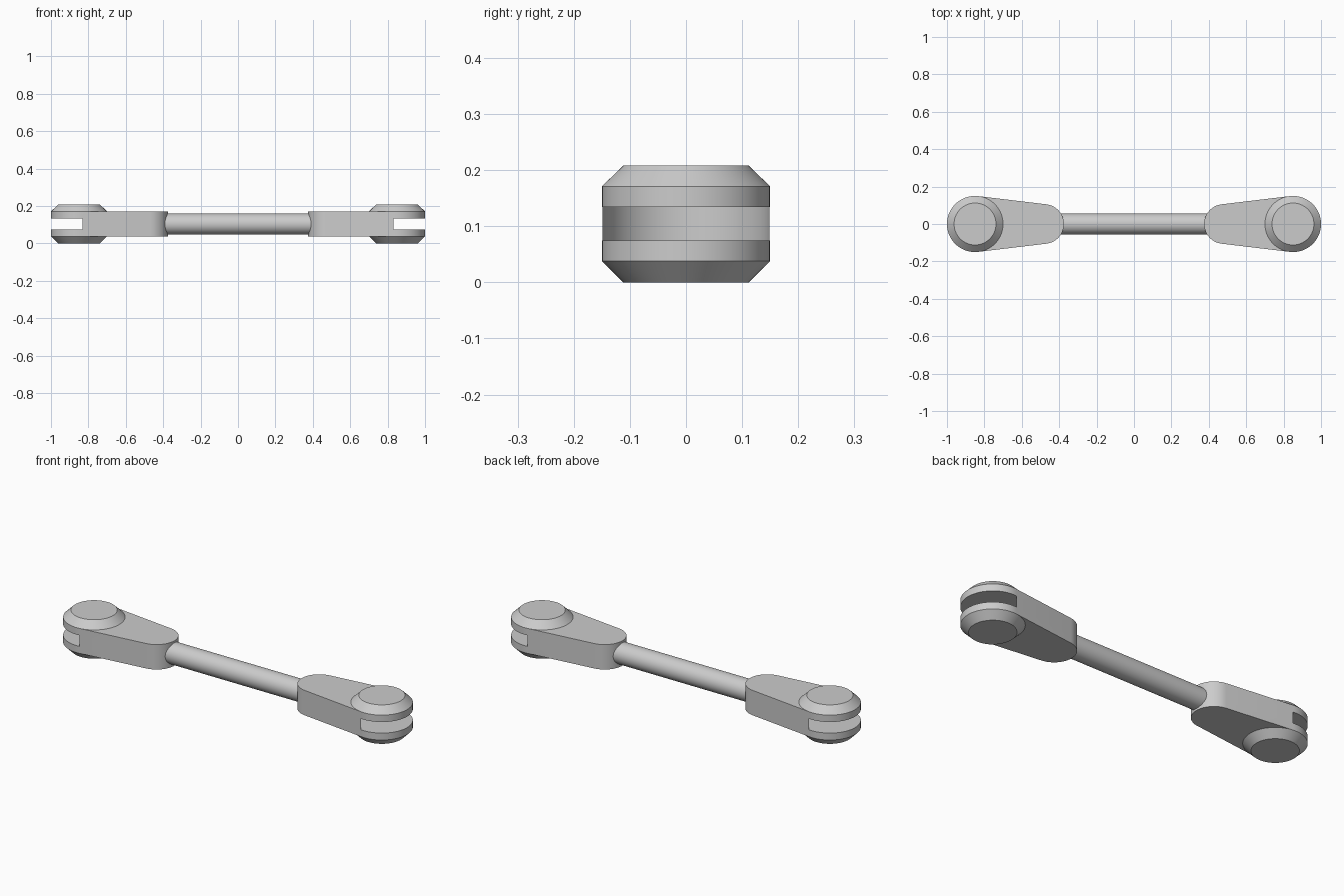
import bpy, bmesh, math

if "Cube" in bpy.data.objects:
    bpy.data.objects.remove(bpy.data.objects["Cube"])

R, CX = 0.15, 0.85          # pivot eye radius and centre
r, cx = 0.106, 0.481        # rounded inner end
CAP_R = 0.112               # chamfered top of the eye
Z = [0.0, 0.038, 0.075, 0.134, 0.171, 0.208]
ROD_R, ROD_Z = 0.056, 0.104
T = math.pi / 2 + math.asin((R - r) / (CX - cx))   # tangent angle of the sides


def arc(x, rad, a, b, n):
    return [(x + rad * math.cos(a + (b - a) * i / n),
             rad * math.sin(a + (b - a) * i / n)) for i in range(n + 1)]


def smooth(obj):
    bpy.ops.object.select_all(action='DESELECT')
    obj.select_set(True)
    bpy.context.view_layer.objects.active = obj
    bpy.ops.object.shade_smooth_by_angle(angle=math.radians(30))


def fork_end(name, side):
    bm = bmesh.new()
    front = arc(CX, R, -T, T, 40)                     # outer half of the eye
    inner = arc(CX, R, T, 2 * math.pi - T, 32)        # slot floor half
    back = arc(cx, r, T, 2 * math.pi - T, 32)         # rounded inner end

    def ring(pts, z):
        return [bm.verts.new((side * x, y, z)) for x, y in pts]

    def wall(lo, hi, closed=False):
        n = len(lo)
        for i in range(n if closed else n - 1):
            j = (i + 1) % n
            bm.faces.new((lo[i], lo[j], hi[j], hi[i]))

    # Four levels sharing the same outline
    levels = []
    for z in Z[1:5]:
        f = ring(front, z)
        c = [f[-1]] + ring(inner[1:-1], z) + [f[0]]
        b = ring(back, z)
        levels.append((f, c, b))

    # Outer walls, and the curved slot floor at mid height
    for k in range(3):
        (f0, c0, b0), (f1, c1, b1) = levels[k], levels[k + 1]
        wall([f0[-1]] + b0 + [f0[0]], [f1[-1]] + b1 + [f1[0]])
        if k == 1:
            wall(c0, c1)
        else:
            wall(f0, f1)

    # Slot cheeks
    for f, c, b in levels[1:3]:
        bm.faces.new(f + c[1:-1])

    # Flat arm faces and chamfered eye caps
    for (f, c, b), z in ((levels[0], Z[0]), (levels[3], Z[5])):
        bm.faces.new(b + c[::-1])
        eye = f + c[1:-1]
        s = CAP_R / R
        cap = ring([(CX + (x - CX) * s, y * s) for x, y in front + inner[1:-1]], z)
        wall(eye, cap, True)
        bm.faces.new(cap)

    bmesh.ops.recalc_face_normals(bm, faces=bm.faces[:])
    mesh = bpy.data.meshes.new(name)
    bm.to_mesh(mesh)
    bm.free()
    obj = bpy.data.objects.new(name, mesh)
    bpy.context.collection.objects.link(obj)
    smooth(obj)


# Forked ends
fork_end("fork_end_right", 1)
fork_end("fork_end_left", -1)

# Connecting rod
bpy.ops.mesh.primitive_cylinder_add(vertices=64, radius=ROD_R, depth=0.8,
                                    location=(0, 0, ROD_Z),
                                    rotation=(0, math.pi / 2, 0))
rod = bpy.context.object
rod.name = "connecting_rod"
smooth(rod)
